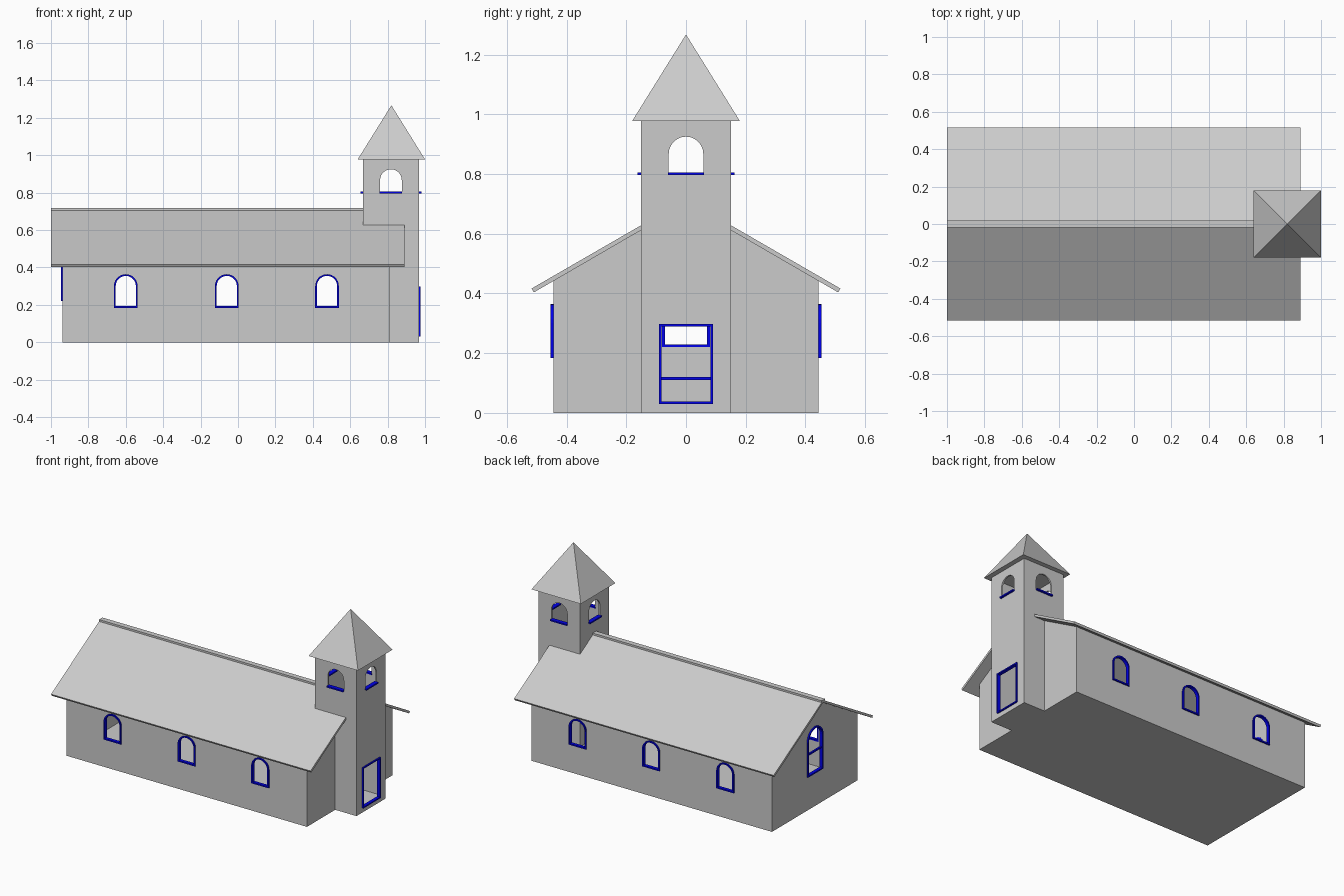
import bpy, bmesh, math

if "Cube" in bpy.data.objects:
    bpy.data.objects.remove(bpy.data.objects["Cube"])


def material(name, rgb):
    m = bpy.data.materials.new(name)
    m.diffuse_color = (*rgb, 1)
    m.use_nodes = True
    m.node_tree.nodes["Principled BSDF"].inputs["Base Color"].default_value = m.diffuse_color
    return m


GREY = material("plaster_grey", (0.6, 0.6, 0.6))
BLUE = material("frame_blue", (0.0, 0.0, 0.8))


def finish(name, bm, mat):
    bmesh.ops.recalc_face_normals(bm, faces=bm.faces)
    me = bpy.data.meshes.new(name)
    bm.to_mesh(me)
    bm.free()
    me.materials.append(mat)
    ob = bpy.data.objects.new(name, me)
    bpy.context.collection.objects.link(ob)
    return ob


def place(axis, p, d):
    # 2D profile point plus depth along the given axis
    return (d, p[0], p[1]) if axis == 'x' else (p[0], d, p[1])


def prism(name, pts, axis, a, b, mat=GREY):
    bm = bmesh.new()
    lo, hi = [[bm.verts.new(place(axis, p, d)) for p in pts] for d in (a, b)]
    bm.faces.new(lo)
    bm.faces.new(hi)
    n = len(pts)
    for i in range(n):
        j = (i + 1) % n
        bm.faces.new((lo[i], lo[j], hi[j], hi[i]))
    return finish(name, bm, mat)


def ring(name, outer, inner, axis, a, b):
    # Hollow frame between two matching outlines
    bm = bmesh.new()
    loops = [[bm.verts.new(place(axis, p, d)) for p in pts]
             for pts, d in ((outer, a), (outer, b), (inner, b), (inner, a))]
    n = len(outer)
    for k in range(4):
        l, m = loops[k], loops[(k + 1) % 4]
        for i in range(n):
            j = (i + 1) % n
            bm.faces.new((l[i], l[j], m[j], m[i]))
    return finish(name, bm, BLUE)


def box(name, x0, x1, y0, y1, z0, z1, mat=GREY):
    return prism(name, [(x0, z0), (x1, z0), (x1, z1), (x0, z1)], 'y', y0, y1, mat)


def arch(c, r, z0, z1, inset=0.0, n=14):
    # Round-topped outline
    s, cz = r - inset, z1 - r
    pts = [(c - s, z0 + inset), (c + s, z0 + inset)]
    return pts + [(c + s * math.cos(math.pi * i / n), cz + s * math.sin(math.pi * i / n))
                  for i in range(n + 1)]


def rect(h, z0, z1, t=0.0):
    return [(-h + t, z0 + t), (h - t, z0 + t), (h - t, z1 - t), (-h + t, z1 - t)]


def cut(ob, *cutters):
    for c in cutters:
        c.hide_render = True
        m = ob.modifiers.new("cut", 'BOOLEAN')
        m.operation, m.solver, m.object = 'DIFFERENCE', 'EXACT', c
        with bpy.context.temp_override(object=ob, active_object=ob, selected_objects=[ob]):
            bpy.ops.object.modifier_apply(modifier=m.name)
        bpy.data.objects.remove(c)


# Main dimensions
SLOPE = math.tan(math.radians(30))
RIDGE, THICK = 0.715, 0.016
X0, X1, Y, W = -0.937, 0.813, 0.444, 0.01
TX0, TX1, TY, TZ = 0.667, 0.968, 0.15, 0.979
TC = (TX0 + TX1) / 2
WINDOWS = (-0.6, -0.06, 0.476)
under = RIDGE - THICK


def tower_block():
    return box("tower_cutter", TX0, TX1, -TY, TY, -0.1, 1.1)


# Nave: hollow gabled hall
eave = under - Y * SLOPE
nave = prism("nave_walls", [(-Y, 0), (Y, 0), (Y, eave), (0, under), (-Y, eave)], 'x', X0, X1)
cut(nave, box("c", X0 + W, X1 - W, -Y + W, Y - W, 0.02, 1), tower_block(),
    prism("c", arch(0, 0.077, 0.223, 0.523), 'x', X0 - 0.1, X0 + 0.1),
    *[prism("c", arch(x, 0.06, 0.187, 0.361), 'y', -1, 1) for x in WINDOWS])

# Tower: hollow shaft with a doorway and four arched belfry openings
tower = box("tower_walls", TX0, TX1, -TY, TY, 0, TZ)
cut(tower, box("c", TX0 + W, TX1 - W, -TY + W, TY - W, 0.02, TZ - 0.01),
    box("c", TX0 - 0.1, TX1 + 0.1, -0.085, 0.085, 0.035, 0.293),
    prism("c", arch(TC, 0.058, 0.8, 0.925), 'y', -1, 1),
    prism("c", arch(0, 0.058, 0.8, 0.925), 'x', 0.5, 1.2))

# Roof slabs on both sides, cut around the tower
for s, side in ((-1, "front"), (1, "back")):
    low = RIDGE - 0.517 * SLOPE
    dy, dz = 0.0075, 0.013
    slab = prism(side + "_roof_slab",
                 [(0, RIDGE), (s * 0.517, low), (s * (0.517 - dy), low - dz), (0, under)],
                 'x', -1.0, 0.89)
    cut(slab, tower_block())
box("ridge_cap", -1.0, TX0, -0.0175, 0.0175, 0.702, 0.717)

# Spire
bm = bmesh.new()
base = [bm.verts.new((0.82 + 0.18 * a, 0.18 * b, 0.978))
        for a, b in ((-1, -1), (1, -1), (1, 1), (-1, 1))]
tip = bm.verts.new((0.82, 0, 1.267))
bm.faces.new(base)
for i in range(4):
    bm.faces.new((base[i], base[(i + 1) % 4], tip))
finish("spire", bm, GREY)

# Side window frames
for s, side in ((-1, "front"), (1, "back")):
    for i, x in enumerate(WINDOWS):
        ring(f"{side}_window_frame_{i + 1}", arch(x, 0.063, 0.184, 0.364),
             arch(x, 0.063, 0.184, 0.364, 0.009), 'y', s * (Y - W - 0.003), s * (Y + 0.009))

# Gable window frame with a crossbar
ring("gable_window_frame", arch(0, 0.08, 0.22, 0.526),
     arch(0, 0.08, 0.22, 0.526, 0.009), 'x', X0 - 0.009, X0 + W + 0.003)
box("gable_window_bar", X0, X0 + 0.012, -0.073, 0.073, 0.355, 0.365, BLUE)

# Door frame, and a low rail inside the hall
ring("door_frame", rect(0.09, 0.03, 0.298), rect(0.09, 0.03, 0.298, 0.008), 'x',
     TX1 - W - 0.003, TX1 + 0.009)
box("inner_rail", X0 + W, X0 + W + 0.01, -0.2, 0.2, 0.11, 0.12, BLUE)

# Belfry sills
for s, a, b in ((-1, "front", "left"), (1, "back", "right")):
    y = sorted((s * (TY - W - 0.005), s * (TY + 0.013)))
    box(a + "_belfry_sill", TC - 0.06, TC + 0.06, *y, 0.796, 0.805, BLUE)
    x = sorted((TC + s * (TY - W - 0.005), TC + s * (TY + 0.013)))
    box(b + "_belfry_sill", *x, -0.06, 0.06, 0.796, 0.805, BLUE)
